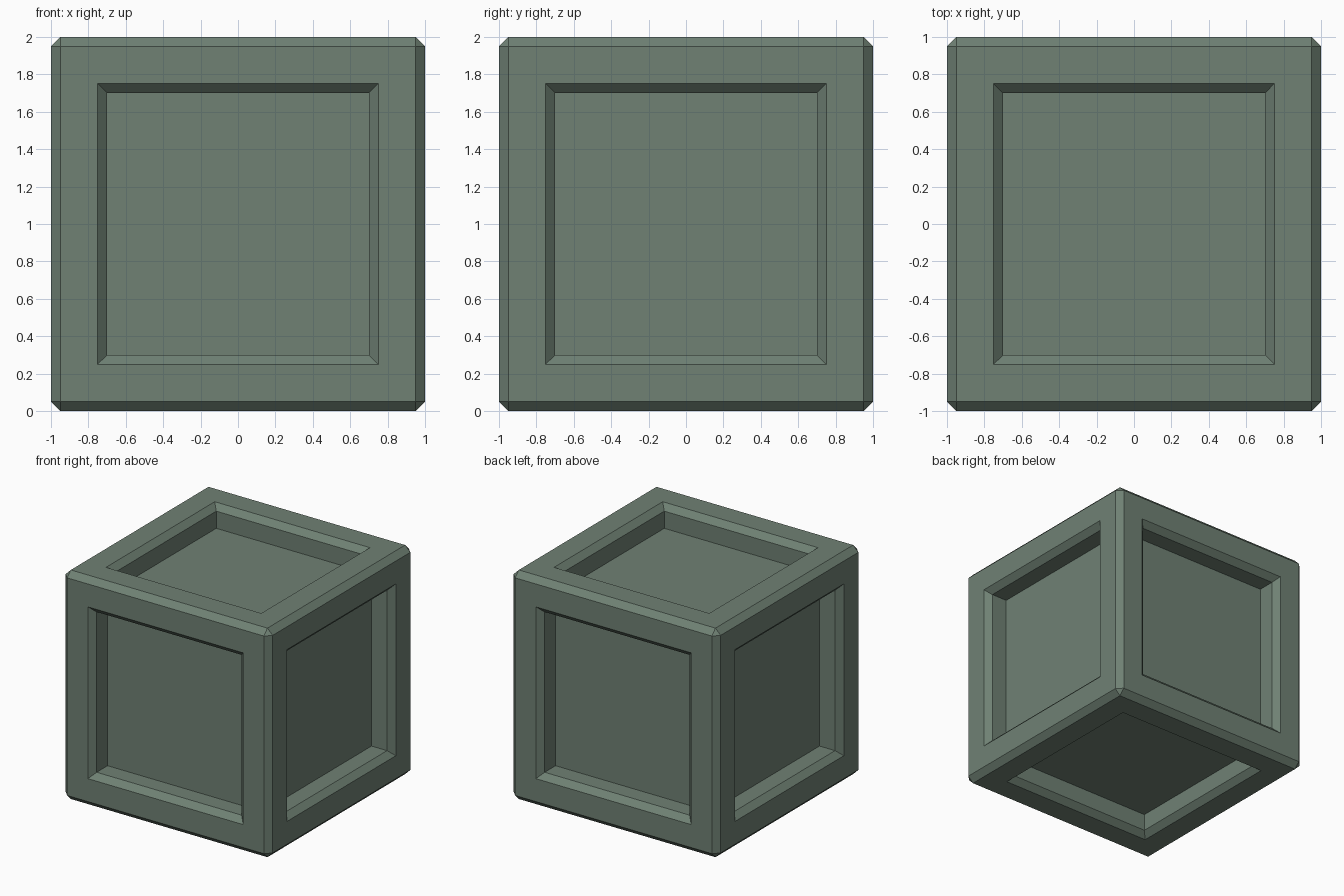
import bpy, bmesh
from mathutils import Matrix

if "Cube" in bpy.data.objects:
    bpy.data.objects.remove(bpy.data.objects["Cube"])

# chamfered cube body
bm = bmesh.new()
bmesh.ops.create_cube(bm, size=2.0, matrix=Matrix.Translation((0, 0, 1)))
bmesh.ops.bevel(bm, geom=bm.edges[:], offset=0.05, segments=1,
                affect='EDGES', profile=0.5)
bmesh.ops.recalc_face_normals(bm, faces=bm.faces[:])

# recessed panel on all six sides: flat rim, chamfer, straight wall
panels = [f for f in bm.faces if f.calc_area() > 1.0]
for thickness, depth in ((0.2, 0.0), (0.05, -0.05), (0.0, -0.15)):
    bmesh.ops.inset_individual(bm, faces=panels, thickness=thickness,
                               depth=depth, use_even_offset=True)

mesh = bpy.data.meshes.new("crate")
bm.to_mesh(mesh)
bm.free()
crate = bpy.data.objects.new("crate", mesh)
bpy.context.collection.objects.link(crate)

# grey-green paint
paint = bpy.data.materials.new("grey_green_paint")
paint.diffuse_color = (0.16, 0.22, 0.175, 1)
paint.use_nodes = True
paint.node_tree.nodes["Principled BSDF"].inputs["Base Color"].default_value = paint.diffuse_color
mesh.materials.append(paint)
